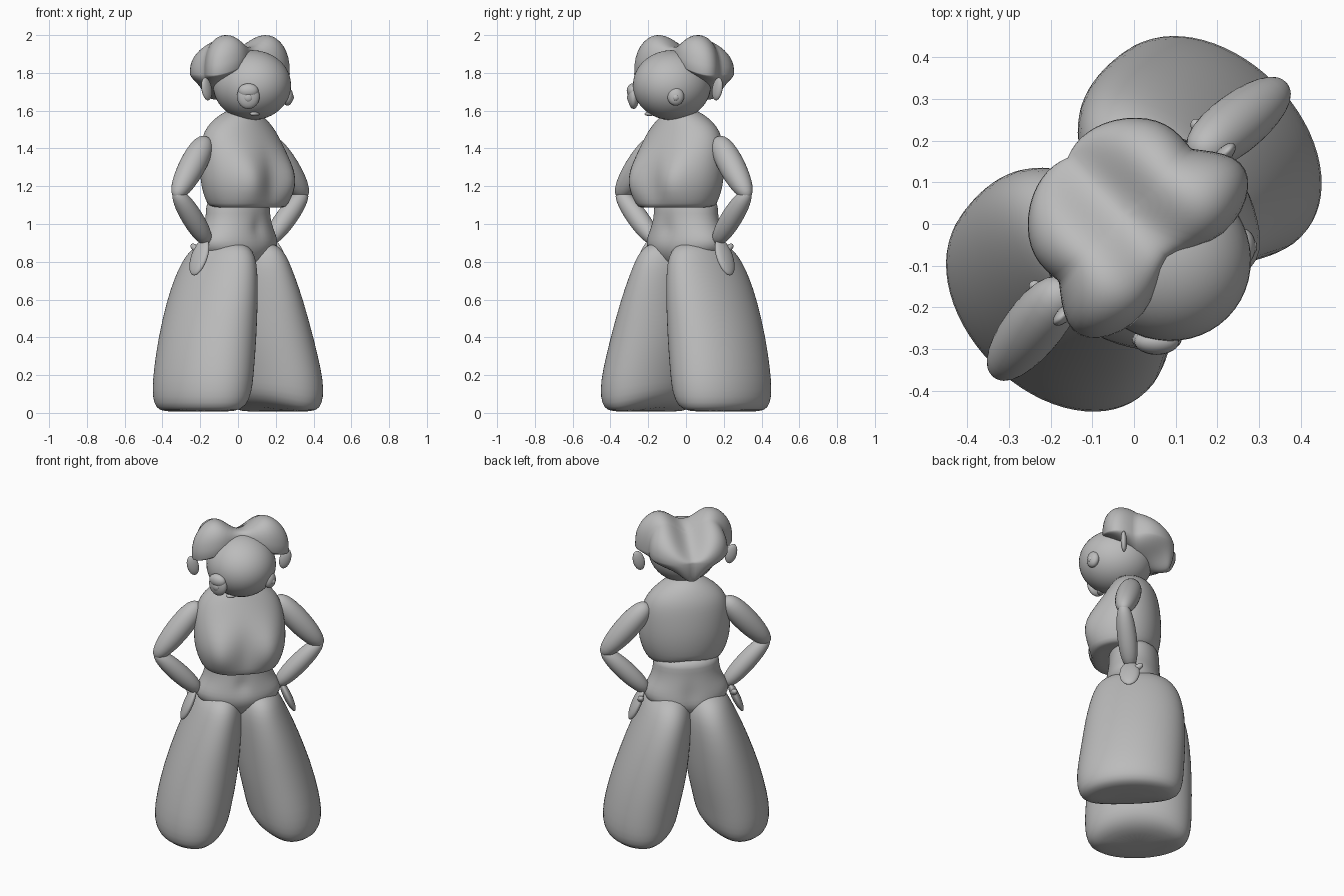
import bpy, bmesh
from math import sin, cos, pi, exp, radians
from mathutils import Matrix, Vector

cube = bpy.data.objects.get("Cube")
if cube:
    bpy.data.objects.remove(cube)

grey = bpy.data.materials.new("plain_grey")
grey.use_nodes = True
tone = (0.5, 0.5, 0.5, 1)
grey.diffuse_color = tone
grey.node_tree.nodes["Principled BSDF"].inputs["Base Color"].default_value = tone

# The whole figure is turned to face diagonally
TURN = Matrix.Rotation(radians(45), 4, 'Z')


def finish(name, bm, subdiv=0):
    bmesh.ops.recalc_face_normals(bm, faces=bm.faces)
    bm.transform(TURN)
    mesh = bpy.data.meshes.new(name)
    bm.to_mesh(mesh)
    bm.free()
    for p in mesh.polygons:
        p.use_smooth = True
    mesh.materials.append(grey)
    ob = bpy.data.objects.new(name, mesh)
    bpy.context.collection.objects.link(ob)
    if subdiv:
        mod = ob.modifiers.new("smooth", 'SUBSURF')
        mod.levels = mod.render_levels = subdiv
    return ob


def loft(name, rings, shape, segs=32):
    """Stack of ellipses, each (z, centre x, centre y, radius x, radius y)."""
    bm = bmesh.new()
    loops = []
    for z, cx, cy, rx, ry in rings:
        loop = []
        for i in range(segs):
            a = 2 * pi * i / segs
            loop.append(bm.verts.new(shape(Vector((cx + rx * cos(a), cy + ry * sin(a), z)))))
        loops.append(loop)
    for low, high in zip(loops, loops[1:]):
        for i in range(segs):
            j = (i + 1) % segs
            bm.faces.new((low[i], low[j], high[j], high[i]))
    bm.faces.new(loops[0])
    bm.faces.new(loops[-1])
    return finish(name, bm, 1)


def ball(name, centre, size, rot=None, shape=None, segs=32):
    bm = bmesh.new()
    bmesh.ops.create_uvsphere(bm, u_segments=segs, v_segments=segs // 2, radius=1)
    if shape:
        for v in bm.verts:
            v.co = shape(v.co.copy())
    m = Matrix.Translation(centre) @ (rot or Matrix()) @ Matrix.Diagonal((*size, 1))
    bm.transform(m)
    return finish(name, bm)


def limb(name, a, b, radius, taper=0.0):
    """Blunt spindle from a to b, thinner towards b when taper is positive."""
    a, b = Vector(a), Vector(b)
    rot = (b - a).to_track_quat('Z', 'Y').to_matrix().to_4x4()

    def blunt(p):
        k = 1 - taper * p.z
        return Vector((p.x * k, p.y * k, p.z * (1.2 - 0.2 * p.z * p.z)))
    return ball(name, (a + b) / 2, (radius, radius, (b - a).length / 2), rot, blunt)


# Bare waist and hips, with a navel and a hollow lower back
def navel(v):
    if v.y < 0:
        v.y += 0.025 * exp(-(v.x / 0.03) ** 2 - ((v.z - 0.98) / 0.04) ** 2)
    else:
        v.y -= 0.02 * exp(-(v.x / 0.04) ** 2 - ((v.z - 0.88) / 0.1) ** 2)
    return v


loft("waist", [
    (0.75, 0, 0.01, 0.06, 0.07), (0.79, 0, 0.01, 0.13, 0.13), (0.84, 0, 0.01, 0.22, 0.165),
    (0.89, 0, 0, 0.254, 0.168), (0.94, 0, 0, 0.238, 0.16), (0.98, 0, 0, 0.212, 0.155),
    (1.03, 0, 0, 0.195, 0.148), (1.08, 0, 0, 0.19, 0.145), (1.14, 0, 0, 0.19, 0.145)],
    navel)


# Cropped top with a full chest, a centre valley and a raised back hem
def chest(v):
    if v.y < -0.06:
        height = exp(-((v.z - 1.23) / 0.12) ** 2)
        v.y += 0.03 * exp(-(v.x / 0.05) ** 2) * height
        v.y -= 0.05 * exp(-((abs(v.x) - 0.165) / 0.075) ** 2) * height
    elif v.z < 1.12:
        v.z += 0.04 * exp(-(v.x / 0.12) ** 2)
    return v


loft("cropped_top", [
    (1.085, 0, -0.065, 0.19, 0.16), (1.087, 0, -0.065, 0.215, 0.185),
    (1.13, 0, -0.063, 0.238, 0.2), (1.2, 0, -0.06, 0.262, 0.212),
    (1.28, 0, -0.053, 0.268, 0.212), (1.36, 0, -0.04, 0.262, 0.195),
    (1.43, 0, -0.025, 0.25, 0.172), (1.49, 0, -0.015, 0.225, 0.15),
    (1.54, 0, -0.015, 0.18, 0.125), (1.58, 0, -0.02, 0.12, 0.1),
    (1.61, 0, -0.03, 0.06, 0.06)], chest)

# Head and mouth
ball("head", (0, -0.105, 1.735), (0.2, 0.213, 0.185), segs=48)
ball("mouth", (-0.075, -0.2, 1.583), (0.03, 0.02, 0.012), segs=16)


# Swept hair: flared front corners, two raised lobes, arched brim, pointed nape
def hair_shape(p):
    square = 1 + 0.38 * abs(p.x * p.y)
    pinch = 1 - 0.1 * exp(-6 * p.y * p.y)
    x = 0.25 * p.x * square * pinch * (1 - 0.3 * p.y)
    middle = exp(-(x / 0.1) ** 2)
    front, back = max(0, -p.y), max(0, p.y)
    y = 0.03 + 0.195 * p.y * square + 0.05 * front * middle
    edge = 1.82 + 0.1 * front * (1 - abs(x) / 0.26)
    if p.z > 0:
        top = 1.93 + 0.13 * (1 - exp(-(x / 0.11) ** 2)) - 0.08 * p.y
        z = edge + (top - edge) * p.z ** 0.75
    else:
        x *= 1 + 0.45 * p.z * back
        z = edge + p.z * (0.1 - 0.08 * front) - 0.09 * back * middle * min(1, -2 * p.z)
    return Vector((x, y, z))


hair = ball("hair", (0, 0, 0), (1, 1, 1), shape=hair_shape, segs=64)
rise = 2 - max(v.co.z for v in hair.data.vertices)
for v in hair.data.vertices:
    v.co.z += rise


# Trouser hems are lifted along the inner side
def inner_lift(v):
    inward = min(1, max(0, (0.26 - abs(v.x)) / 0.2))
    v.z += 0.07 * inward ** 1.5 * max(0, 1 - v.z / 0.3)
    return v


# Parts that come in pairs
for side, s in (("left", 1), ("right", -1)):
    # Wide trouser legs, touching from the crotch to the knee
    loft(side + "_trouser_leg", [
        (0.006, s * 0.28, 0, 0.1, 0.19), (0.01, s * 0.278, 0, 0.17, 0.265),
        (0.05, s * 0.272, 0, 0.205, 0.297), (0.12, s * 0.267, 0, 0.216, 0.309),
        (0.22, s * 0.253, 0.003, 0.217, 0.31), (0.4, s * 0.213, 0.016, 0.213, 0.302),
        (0.6, s * 0.169, 0.022, 0.184, 0.288), (0.72, s * 0.14, 0.022, 0.162, 0.266),
        (0.8, s * 0.122, 0.018, 0.142, 0.242), (0.86, s * 0.115, 0.01, 0.117, 0.205),
        (0.895, s * 0.11, 0.005, 0.08, 0.15), (0.908, s * 0.11, 0, 0.03, 0.07)], inner_lift)

    # Arms bent with hands on the hips
    limb(side + "_upper_arm", (s * 0.222, 0.01, 1.455), (s * 0.487, -0.02, 1.14), 0.07, 0.12)
    limb(side + "_forearm", (s * 0.487, -0.02, 1.175), (s * 0.225, 0, 0.9), 0.056, -0.05)
    tilt = Matrix.Rotation(radians(-s * 23), 4, 'Y')
    ball(side + "_hand", (s * 0.29, 0, 0.825), (0.024, 0.058, 0.105), tilt)
    limb(side + "_thumb", (s * 0.27, 0.01, 0.85), (s * 0.275, 0.075, 0.89), 0.018)

    # Ears standing off the head
    lean = Matrix.Rotation(radians(s * 14), 4, 'Y')
    ball(side + "_ear", (s * 0.27, -0.035, 1.715), (0.034, 0.018, 0.062), lean, segs=24)

    # Mismatched bulging eyes, the right one bigger
    r = 0.044 if s > 0 else 0.06
    aim = Matrix.Rotation(radians(s * 45), 4, 'Z')
    out = aim @ Vector((0, -1, 0))
    centre = Vector((s * 0.158, -0.235, 1.675)) + out * (r - 0.06)
    ball(side + "_eye", centre, (r, 0.03, r * 1.1), aim, segs=24)
    ball(side + "_pupil", centre + out * 0.022 - Vector((0, 0, 0.005)),
         (r * 0.4, 0.012, r * 0.4), aim, segs=16)
    if s < 0:
        ball(side + "_eyelid", centre + out * 0.004 + Vector((0, 0, 0.03)),
             (r * 0.9, 0.032, r * 0.65), aim, segs=24)
